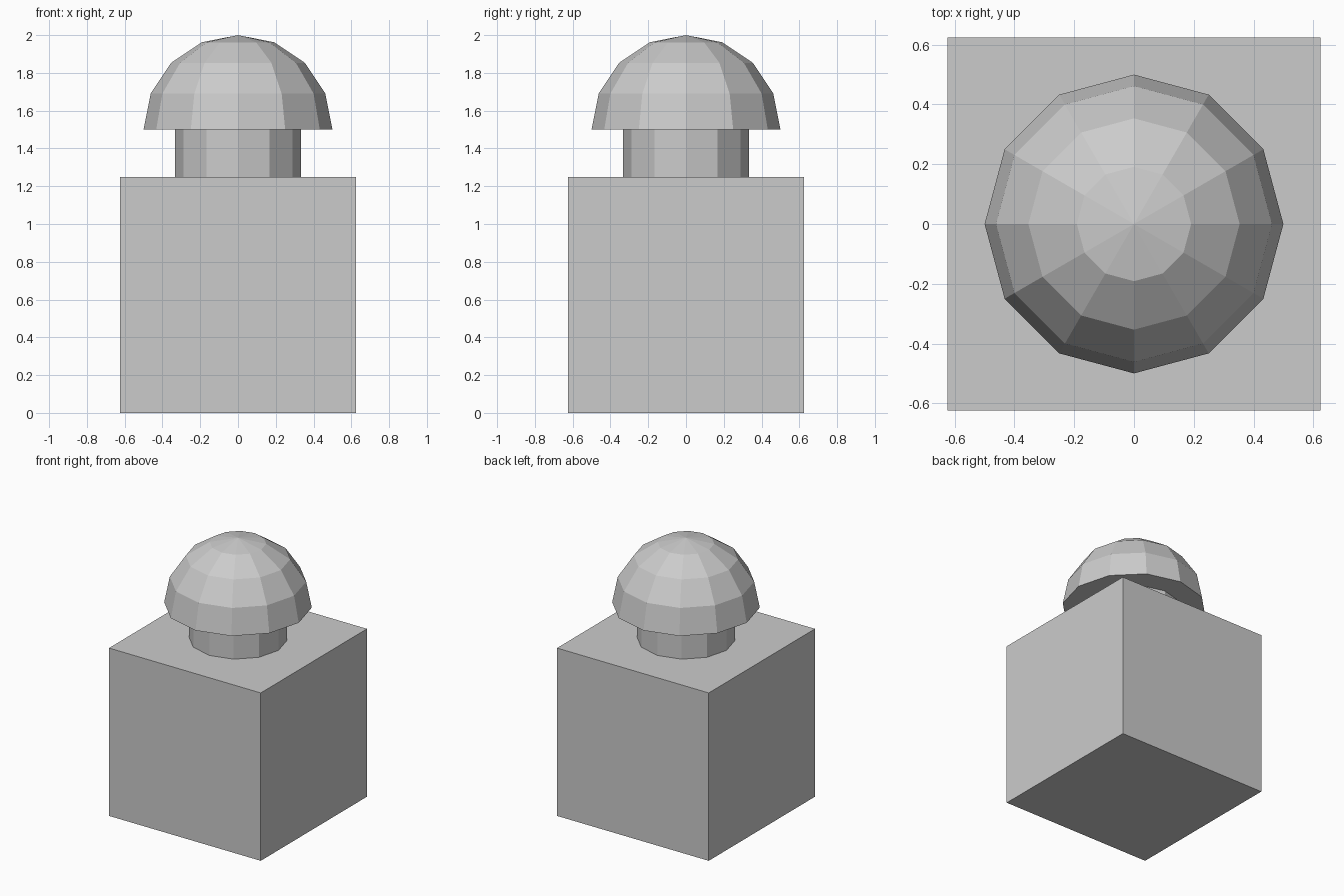
import bpy, bmesh
from math import sin, cos, pi

if "Cube" in bpy.data.objects:
    bpy.data.objects.remove(bpy.data.objects["Cube"])

SIDES = 12


def make_object(name, bm):
    bmesh.ops.recalc_face_normals(bm, faces=bm.faces)
    mesh = bpy.data.meshes.new(name)
    bm.to_mesh(mesh)
    bm.free()
    obj = bpy.data.objects.new(name, mesh)
    bpy.context.collection.objects.link(obj)
    return obj


def lathe(name, profile):
    """Revolve (radius, z) points around z with flat facets."""
    bm = bmesh.new()
    verts = [bm.verts.new((r, 0, z)) for r, z in profile]
    edges = [bm.edges.new(pair) for pair in zip(verts, verts[1:])]
    bmesh.ops.spin(bm, geom=verts + edges, cent=(0, 0, 0), axis=(0, 0, 1),
                   angle=2 * pi, steps=SIDES)
    bmesh.ops.remove_doubles(bm, verts=bm.verts, dist=0.0001)
    return make_object(name, bm)


# Square block base
bm = bmesh.new()
bmesh.ops.create_cube(bm, size=1.25)
bmesh.ops.translate(bm, verts=bm.verts, vec=(0, 0, 0.625))
make_object("base_block", bm)

# Short neck between block and dome
lathe("neck", [(0, 1.25), (0.333, 1.25), (0.333, 1.5), (0, 1.5)])

# Hemispherical cap with a flat underside
arc = [(0.5 * cos(i * pi / 8), 1.5 + 0.5 * sin(i * pi / 8)) for i in range(4)]
lathe("dome_cap", [(0, 1.5)] + arc + [(0, 2.0)])
